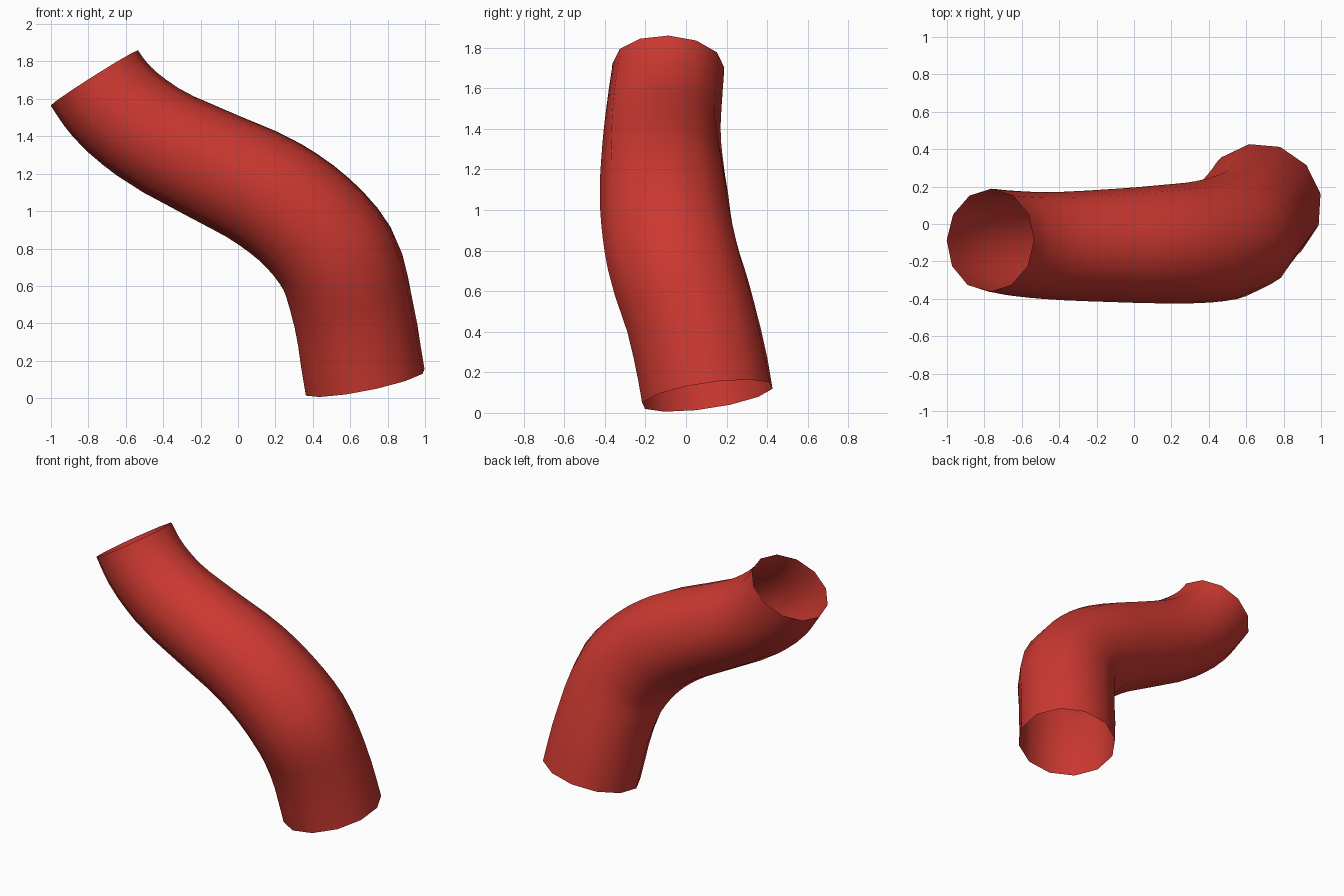
import bpy
import bmesh
from math import cos, sin, tau, radians
from mathutils import Vector

cube = bpy.data.objects.get("Cube")
if cube:
    bpy.data.objects.remove(cube, do_unlink=True)

SIDES = 12
STEPS = 3

# Centre line of the tube from the lower to the upper mouth: x, y, z, radius
path = [Vector(p) for p in (
    (.68, .105, .085, .33),
    (.615, .025, .465, .328),
    (.53, -.06, .745, .335),
    (.375, -.095, .935, .327),
    (.17, -.108, 1.09, .318),
    (-.13, -.116, 1.24, .302),
    (-.485, -.115, 1.425, .286),
    (-.675, -.1, 1.585, .28),
    (-.768, -.087, 1.712, .276),
)]

# Directions in which the two open mouths are cut
lower_mouth = Vector((-.2, -.146, 1)).normalized()
upper_mouth = Vector((-.535, .04, .845)).normalized()


def make_material(name, colour):
    material = bpy.data.materials.new(name)
    material.use_nodes = True
    material.diffuse_color = colour
    shader = material.node_tree.nodes["Principled BSDF"]
    shader.inputs["Base Color"].default_value = colour
    return material


def slopes(points):
    """Spline slope at every path point, fixed at the two mouths."""
    result = []
    for before, point, after in zip(points, points[1:], points[2:]):
        a, b = (point - before).length, (after - point).length
        result.append(((point - before) * b / a + (after - point) * a / b) / (a + b))
    first = lower_mouth.to_4d()
    last = upper_mouth.to_4d()
    first.w = last.w = 0
    return [first] + result + [last]


def sample(points):
    """Smooth centre line as pairs of position with radius and direction."""
    tangents = slopes(points)
    for i in range(len(points) - 1):
        p, q = points[i], points[i + 1]
        span = (q - p).length
        m, n = tangents[i] * span, tangents[i + 1] * span
        for k in range(STEPS):
            t = k / STEPS
            s = 1 - t
            position = (p * (1 + 2 * t) + m * t) * s * s + (q * (1 + 2 * s) - n * s) * t * t
            direction = (q - p) * 6 * t * s + m * s * (1 - 3 * t) + n * t * (1 - 3 * s)
            yield position, direction.to_3d().normalized()
    yield points[-1], upper_mouth


# Rings of the tube, turned slightly along its length
samples = list(sample(path))
bm = bmesh.new()
rings = []
for i, (position, direction) in enumerate(samples):
    across = Vector((0, 1, 0))
    across = (across - direction * across.dot(direction)).normalized()
    side = across.cross(direction)
    twist = radians(10) * (1 - i / (len(samples) - 1))
    ring = []
    for k in range(SIDES):
        angle = tau * k / SIDES + twist
        offset = (side * cos(angle) + across * sin(angle)) * position.w
        ring.append(bm.verts.new(position.to_3d() + offset))
    rings.append(ring)

# Walls between neighbouring rings, both mouths left open
for low, high in zip(rings, rings[1:]):
    for k in range(SIDES):
        j = (k + 1) % SIDES
        face = bm.faces.new((low[k], low[j], high[j], high[k]))
        face.smooth = True

mesh = bpy.data.meshes.new("bent_tube")
bm.to_mesh(mesh)
bm.free()
mesh.materials.append(make_material("red", (.6, .04, .03, 1)))
tube = bpy.data.objects.new("bent_tube", mesh)
bpy.context.scene.collection.objects.link(tube)
